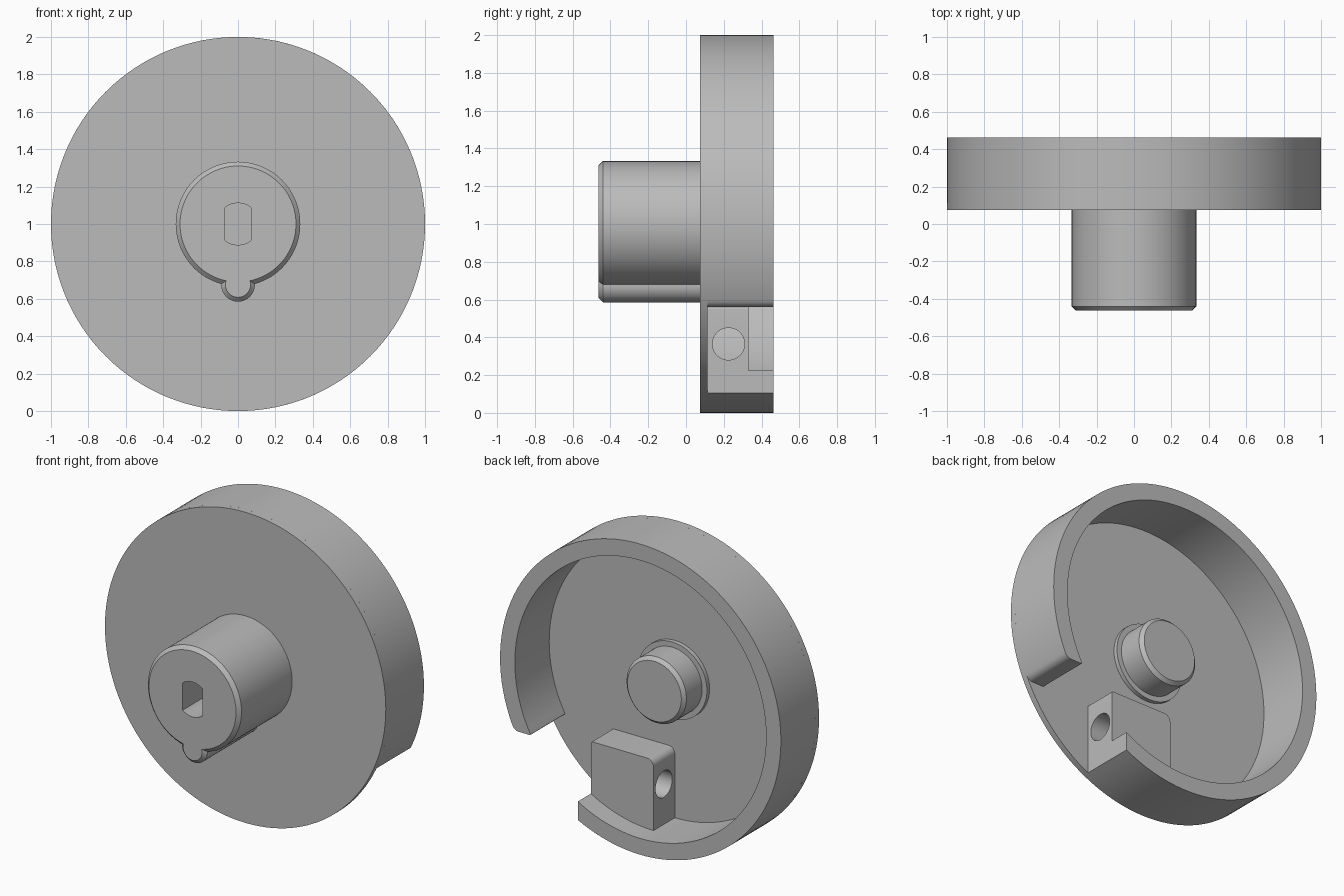
import bpy, bmesh
from math import pi, sin, cos, asin, acos, sqrt, radians
from mathutils import Vector

if "Cube" in bpy.data.objects:
    bpy.data.objects.remove(bpy.data.objects["Cube"], do_unlink=True)

CENTRE_Z = 1.0
BACK, FRONT = 0.463, -0.463
PLATE_FRONT, PLATE_BACK = 0.075, 0.113
INNER = 0.895            # inner radius of the rim
GAP_X, GAP_Z = 0.446, -0.44   # limits of the rim opening

grey = bpy.data.materials.new("plain grey")
grey.use_nodes = True
grey.diffuse_color = (0.5, 0.5, 0.5, 1)
grey.node_tree.nodes["Principled BSDF"].inputs["Base Color"].default_value = (0.5, 0.5, 0.5, 1)


def arc(radius, start, end, steps, cx=0, cz=0):
    """Points of an arc in the x-z plane, relative to the disc axis."""
    return [(cx + radius * cos(start + (end - start) * i / steps),
             cz + radius * sin(start + (end - start) * i / steps)) for i in range(steps + 1)]


def circle(radius, steps=96):
    return arc(radius, 0, 2 * pi, steps)[:-1]


def loft(name, sections, rounds=()):
    """Skin (y, outline) sections; rounds lists (x, z, radius) corners to fillet."""
    bm = bmesh.new()
    rings = [[bm.verts.new((x, y, z + CENTRE_Z)) for x, z in outline] for y, outline in sections]
    for a, b in zip(rings, rings[1:]):
        for i in range(len(a)):
            j = (i + 1) % len(a)
            bm.faces.new((a[i], a[j], b[j], b[i]))
    bm.faces.new(rings[0])
    bm.faces.new(rings[-1])
    for x, z, radius in rounds:
        corner = Vector((x, 0, z + CENTRE_Z))
        edges = [e for e in bm.edges
                 if all((Vector((v.co.x, 0, v.co.z)) - corner).length < 1e-4 for v in e.verts)]
        bmesh.ops.bevel(bm, geom=edges, offset=radius, segments=6, profile=0.5, affect='EDGES')
    bmesh.ops.recalc_face_normals(bm, faces=bm.faces)
    mesh = bpy.data.meshes.new(name)
    bm.to_mesh(mesh)
    bm.free()
    obj = bpy.data.objects.new(name, mesh)
    bpy.context.collection.objects.link(obj)
    mesh.materials.append(grey)
    return obj


def activate(obj):
    bpy.ops.object.select_all(action='DESELECT')
    obj.select_set(True)
    bpy.context.view_layer.objects.active = obj


def cut(obj, cutter):
    mod = obj.modifiers.new("cut", 'BOOLEAN')
    mod.operation = 'DIFFERENCE'
    mod.solver = 'EXACT'
    mod.object = cutter
    activate(obj)
    bpy.ops.object.modifier_apply(modifier=mod.name)
    bpy.data.objects.remove(cutter, do_unlink=True)


def hub_outline(radius, key_radius, key_z=-0.325):
    """Round shaft merged with a small round key below it."""
    d = -key_z
    z = -(radius ** 2 - key_radius ** 2 + d ** 2) / (2 * d)
    x = sqrt(radius ** 2 - z ** 2)
    a = acos(x / radius)
    b = asin((z - key_z) / key_radius)
    body = arc(radius, -a, pi + a, 80)
    key = arc(key_radius, pi - b, 2 * pi + b, 28, cz=key_z)
    return body + key[1:-1]


# Face plate
plate = loft("face_plate", [(PLATE_FRONT, circle(1, 128)), (PLATE_BACK, circle(1, 128))])

# Rim with an opening at the lower left side
outer_end = 2 * pi - acos(GAP_X)
inner_end = 2 * pi - acos(GAP_X / INNER)
outer = arc(1, asin(GAP_Z), outer_end - 2 * pi + 2 * pi, 112)
inner = arc(INNER, inner_end, asin(GAP_Z / INNER), 112)
rim = loft("rim", [(PLATE_BACK - 0.005, outer + inner), (BACK, outer + inner)],
           [(*outer[0], 0.03), (*inner[-1], 0.01)])

# Clamp block with a cross hole
bottom = arc(0.96, -pi / 2, -acos(GAP_X / 0.96), 16)
block_outline = bottom + [(GAP_X, GAP_Z), (0, GAP_Z)]
block = loft("clamp_block", [(PLATE_BACK - 0.005, block_outline), (0.33, block_outline)],
             [(0, GAP_Z, 0.045), (GAP_X, GAP_Z, 0.012)])
bpy.ops.mesh.primitive_cylinder_add(vertices=48, radius=0.085, depth=2,
                                    location=(0, 0.225, 0.365), rotation=(0, pi / 2, 0))
cut(block, bpy.context.object)

# Front hub with key and chamfered end
full, small = hub_outline(0.333, 0.09), hub_outline(0.31, 0.067)
hub = loft("keyed_hub", [(FRONT, small), (FRONT + 0.023, full), (PLATE_FRONT + 0.015, full)])

# Flat-sided shaft socket in the hub
flat = acos(0.07 / 0.112)
socket = arc(0.112, flat, pi - flat, 14) + arc(0.112, pi + flat, 2 * pi - flat, 14)
cut(hub, loft("socket_cutter", [(FRONT - 0.1, socket), (0.04, socket)]))

# Back stub with collar
stub = loft("back_stub", [(PLATE_BACK - 0.01, circle(0.247)), (0.14, circle(0.247)),
                          (0.14, circle(0.213)), (0.30, circle(0.213)), (0.322, circle(0.192))])

for part in (plate, rim, block, hub, stub):
    activate(part)
    bpy.ops.object.shade_smooth_by_angle(angle=radians(30))
